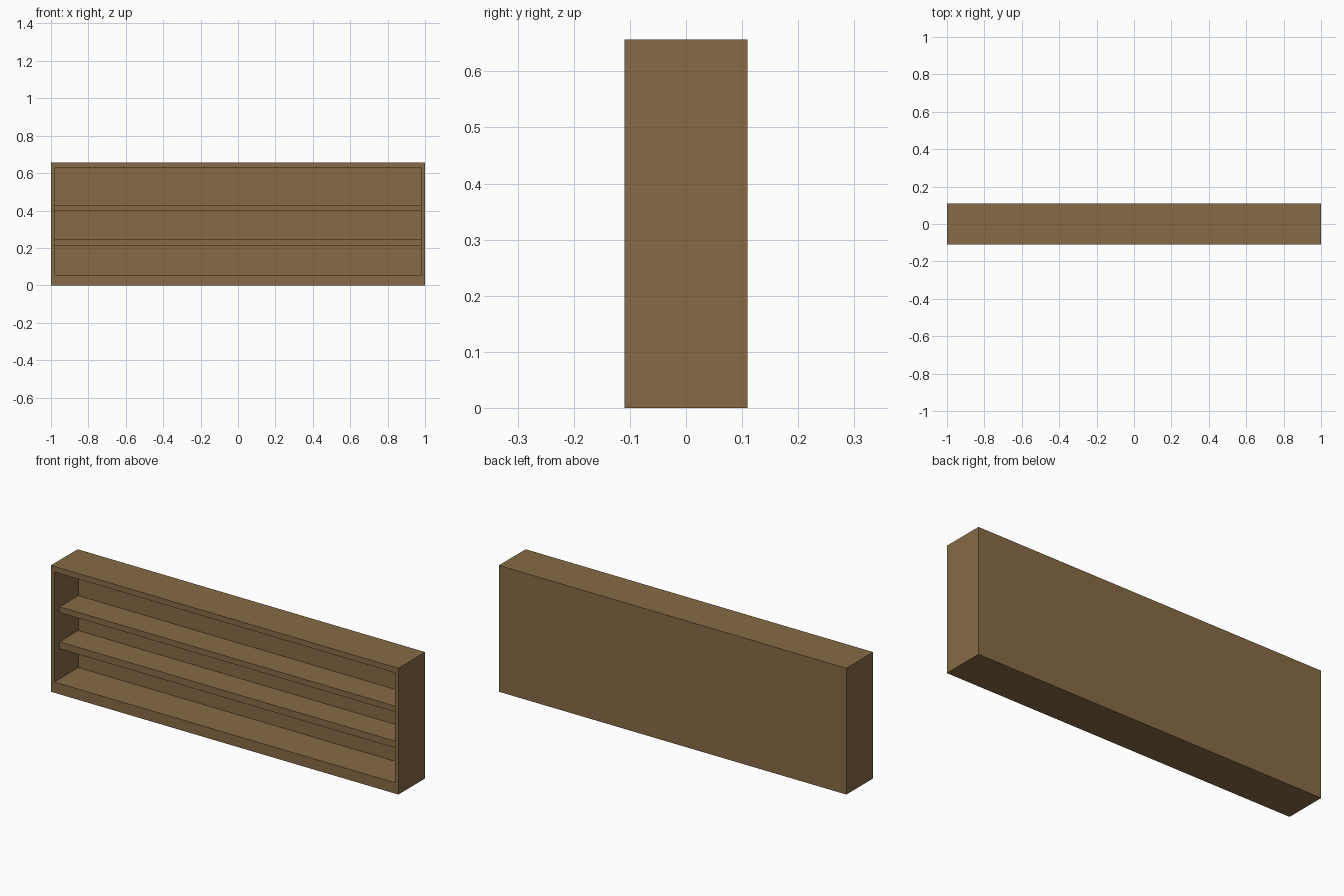
import bpy, bmesh

if "Cube" in bpy.data.objects:
    bpy.data.objects.remove(bpy.data.objects["Cube"])

wood = bpy.data.materials.new("brown wood")
wood.diffuse_color = (0.242, 0.147, 0.061, 1)
wood.use_nodes = True
wood.node_tree.nodes["Principled BSDF"].inputs["Base Color"].default_value = wood.diffuse_color

X, Y, Z = 1.0, 0.11, 0.657            # outer half width, half depth, height
IX, IZ0, IZ1 = 0.98, 0.056, 0.628     # opening
BACK = 0.087                          # inner face of the back panel
SHELF_FRONT = -0.066


def finish(name, bm):
    bmesh.ops.recalc_face_normals(bm, faces=bm.faces)
    mesh = bpy.data.meshes.new(name)
    bm.to_mesh(mesh)
    bm.free()
    mesh.materials.append(wood)
    ob = bpy.data.objects.new(name, mesh)
    bpy.context.collection.objects.link(ob)
    return ob


def ring(bm, hx, y, z0, z1):
    return [bm.verts.new(c) for c in
            ((-hx, y, z0), (hx, y, z0), (hx, y, z1), (-hx, y, z1))]


def bridge(bm, rings):
    for a, b in zip(rings, rings[1:]):
        for i in range(4):
            j = (i + 1) % 4
            bm.faces.new((a[i], a[j], b[j], b[i]))
    bm.faces.new(rings[0])
    bm.faces.new(rings[-1])


# open-fronted case: back, outer walls, front rim, recess
bm = bmesh.new()
bridge(bm, [ring(bm, X, Y, 0, Z), ring(bm, X, -Y, 0, Z),
            ring(bm, IX, -Y, IZ0, IZ1), ring(bm, IX, BACK, IZ0, IZ1)])
finish("case", bm)

# two recessed shelves
for name, z0, z1 in (("lower_shelf", 0.212, 0.248), ("upper_shelf", 0.40, 0.43)):
    bm = bmesh.new()
    bridge(bm, [ring(bm, IX, BACK, z0, z1), ring(bm, IX, SHELF_FRONT, z0, z1)])
    finish(name, bm)
